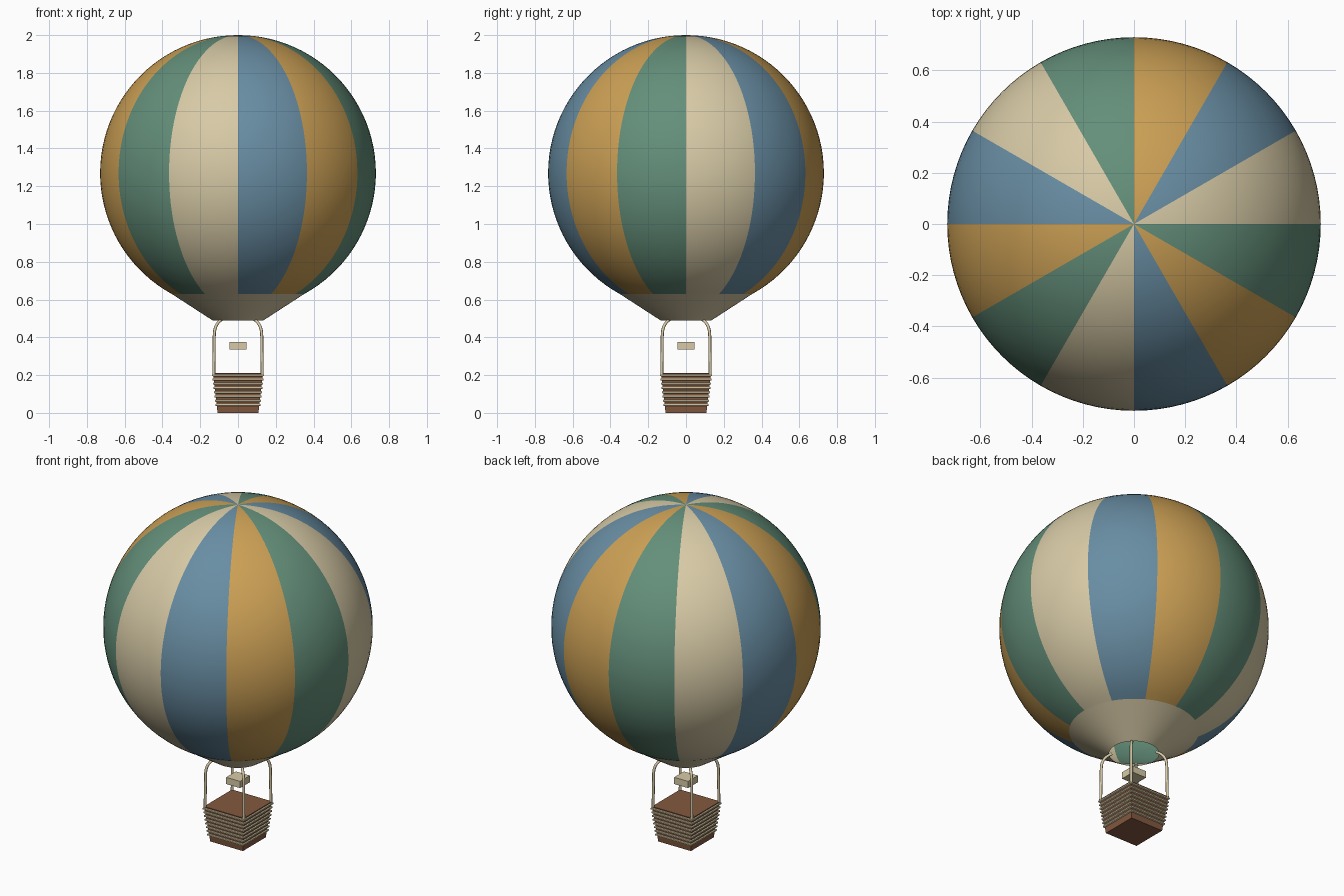
import bpy, bmesh, math
from mathutils import Vector

cube = bpy.data.objects.get("Cube")
if cube:
    bpy.data.objects.remove(cube, do_unlink=True)


def material(name, rgb):
    m = bpy.data.materials.new(name)
    m.use_nodes = True
    m.diffuse_color = (*rgb, 1)
    m.node_tree.nodes["Principled BSDF"].inputs["Base Color"].default_value = (*rgb, 1)
    return m


cream = material("cream", (0.68, 0.59, 0.38))
blue = material("dusty_blue", (0.14, 0.27, 0.37))
ochre = material("ochre", (0.60, 0.35, 0.09))
green = material("sage_green", (0.127, 0.275, 0.195))
brown = material("wicker_brown", (0.23, 0.10, 0.05))


def add_object(name, bm, mats, smooth=False):
    mesh = bpy.data.meshes.new(name)
    bm.to_mesh(mesh)
    bm.free()
    for m in mats:
        mesh.materials.append(m)
    for p in mesh.polygons:
        p.use_smooth = smooth
    obj = bpy.data.objects.new(name, mesh)
    bpy.context.collection.objects.link(obj)
    return obj


def lathe(name, profile, mats, segments=96):
    """Spin an open (radius, height) profile about z."""
    bm = bmesh.new()
    verts = [bm.verts.new((r, 0, z)) for r, z in profile]
    edges = [bm.edges.new(pair) for pair in zip(verts, verts[1:])]
    bmesh.ops.spin(bm, geom=verts + edges, axis=(0, 0, 1), cent=(0, 0, 0),
                   angle=math.tau, steps=segments)
    bmesh.ops.remove_doubles(bm, verts=bm.verts, dist=0.0001)
    bm.normal_update()
    for f in bm.faces:
        c = f.calc_center_median()
        if f.normal.x * c.x + f.normal.y * c.y < 0:
            f.normal_flip()
    # gores: the colour changes every twelfth of a turn
    for f in bm.faces:
        c = f.calc_center_median()
        gore = int((math.atan2(c.y, c.x) % math.tau) / (math.tau / 12))
        f.material_index = gore % len(mats)
    return add_object(name, bm, mats, smooth=True)


def square_loft(name, layers, mat):
    """Closed solid through square sections given as (half width, height)."""
    bm = bmesh.new()
    loops = [[bm.verts.new((sx * w, sy * w, z))
              for sx, sy in ((-1, -1), (1, -1), (1, 1), (-1, 1))] for w, z in layers]
    for a, b in zip(loops, loops[1:]):
        for i in range(4):
            j = (i + 1) % 4
            bm.faces.new((a[i], a[j], b[j], b[i]))
    bm.faces.new(loops[0][::-1])
    bm.faces.new(loops[-1])
    return add_object(name, bm, [mat])


# Envelope: a sphere open at the bottom, where the skirt takes over
R, CENTRE, SEAM = 0.73, 1.27, 0.63
low = math.asin((SEAM - CENTRE) / R)
steps = 44
arc = [low + (math.pi / 2 - low) * i / steps for i in range(steps + 1)]
lathe("envelope", [(R * math.cos(a), CENTRE + R * math.sin(a)) for a in arc],
      [cream, blue, ochre, green])

# Skirt: open cone down to the mouth
lathe("skirt", [(0.135, 0.49), (R * math.cos(low), SEAM)], [cream])

# Basket body, slightly flared
BASE, TOP, HEIGHT = 0.108, 0.132, 0.212


def half_width(z):
    return BASE + (TOP - BASE) * z / HEIGHT


square_loft("basket", [(BASE, 0), (TOP, HEIGHT)], brown)

# Woven bands around the basket
bands = 8
for i in range(bands):
    z = 0.042 + i * 0.0225
    w = half_width(z)
    bm = bmesh.new()
    section = [(w - 0.004, z - 0.008), (w + 0.007, z - 0.004),
               (w + 0.007, z + 0.004), (w - 0.004, z + 0.008)]
    loops = [[bm.verts.new((sx * r, sy * r, h))
              for sx, sy in ((-1, -1), (1, -1), (1, 1), (-1, 1))] for r, h in section]
    for k in range(4):
        a, b = loops[k], loops[(k + 1) % 4]
        for n in range(4):
            m = (n + 1) % 4
            bm.faces.new((a[n], a[m], b[m], b[n]))
    add_object("basket_band_%d" % (i + 1), bm, [cream])

# Four corner ropes, bending inwards to the mouth
for side, sx in (("left", 1), ("right", -1)):
    for end, sy in (("front", -1), ("back", 1)):
        curve = bpy.data.curves.new("rope_%s_%s" % (end, side), "CURVE")
        curve.dimensions = "3D"
        curve.bevel_depth = 0.008
        curve.bevel_resolution = 2
        curve.resolution_u = 8
        curve.use_fill_caps = True
        curve.materials.append(cream)
        spline = curve.splines.new("BEZIER")
        path = [(0.128, 0.2), (0.126, 0.4), (0.085, 0.495)]
        spline.bezier_points.add(len(path) - 1)
        for p, (d, z) in zip(spline.bezier_points, path):
            p.co = Vector((sx * d, sy * d, z))
            p.handle_left_type = p.handle_right_type = "FREE"
            p.handle_left = p.co - Vector((0, 0, 0.05))
            p.handle_right = p.co + Vector((0, 0, 0.05))
        last = spline.bezier_points[-1]
        last.handle_left = last.co + Vector((sx * 0.03, sy * 0.03, -0.02))
        obj = bpy.data.objects.new(curve.name, curve)
        bpy.context.collection.objects.link(obj)

# Burner block between the ropes
square_loft("burner", [(0.046, 0.336), (0.046, 0.376)], cream)
